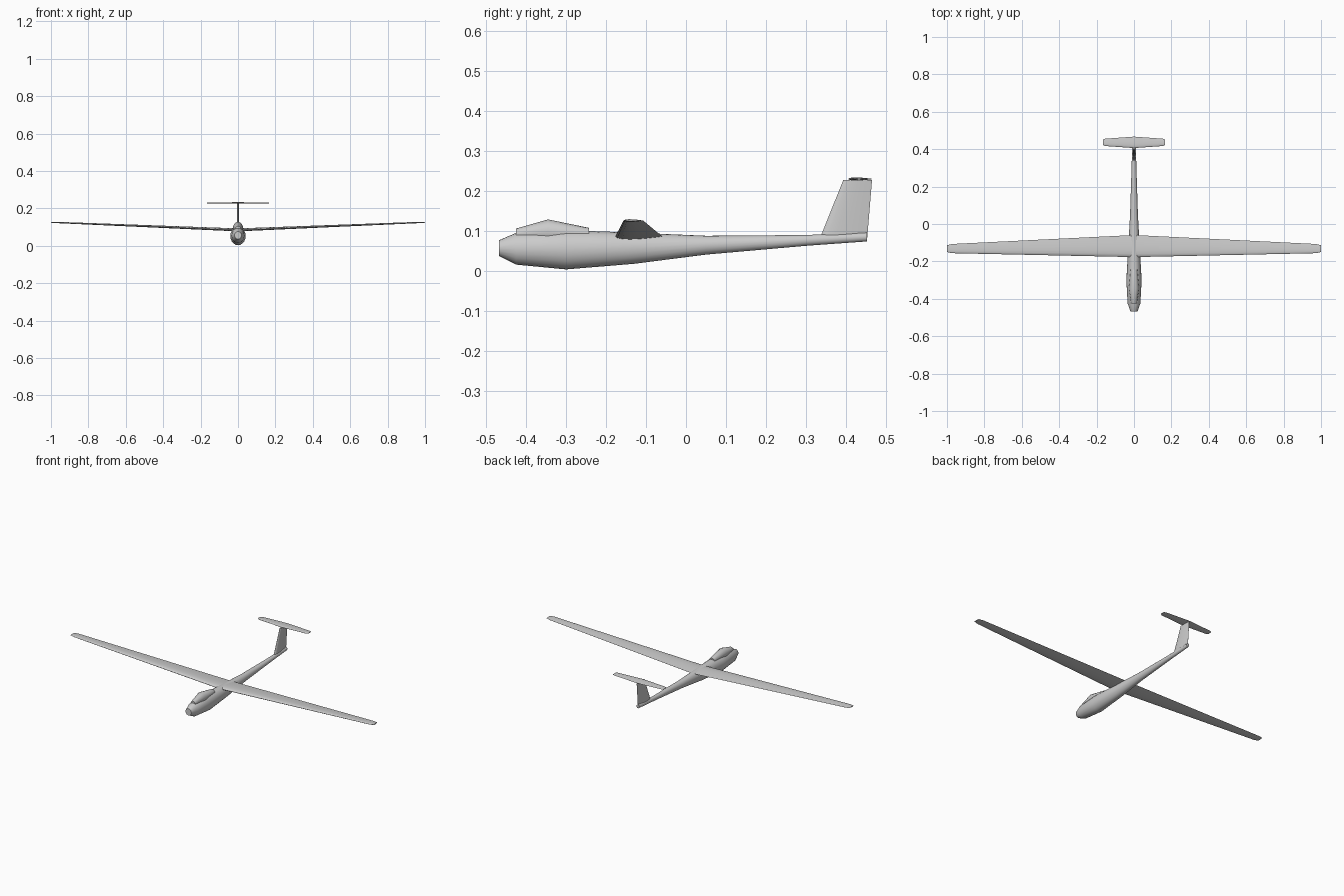
import bpy, math

if "Cube" in bpy.data.objects:
    bpy.data.objects.remove(bpy.data.objects["Cube"])


def loft(name, rings, angle=35):
    """Skin closed rings of equal point count and cap both ends."""
    n = len(rings[0])
    verts = [p for r in rings for p in r]
    faces = []
    for k in range(len(rings) - 1):
        for i in range(n):
            j = (i + 1) % n
            faces.append((k*n + i, k*n + j, (k+1)*n + j, (k+1)*n + i))
    faces.append(tuple(reversed(range(n))))
    faces.append(tuple(range((len(rings)-1)*n, len(rings)*n)))
    me = bpy.data.meshes.new(name)
    me.from_pydata(verts, [], faces)
    ob = bpy.data.objects.new(name, me)
    bpy.context.collection.objects.link(ob)
    bpy.ops.object.select_all(action='DESELECT')
    ob.select_set(True)
    bpy.context.view_layer.objects.active = ob
    bpy.ops.object.mode_set(mode='EDIT')
    bpy.ops.mesh.select_all(action='SELECT')
    bpy.ops.mesh.normals_make_consistent(inside=False)
    bpy.ops.object.mode_set(mode='OBJECT')
    bpy.ops.object.shade_smooth_by_angle(angle=math.radians(angle))
    return ob


def ellipse(y, half_width, bottom, top, n=20):
    c, h = (bottom + top) / 2, (top - bottom) / 2
    return [(half_width * math.cos(2*math.pi*i/n), y,
             c + h * math.sin(2*math.pi*i/n)) for i in range(n)]


def airfoil(front, rear, thick, n=8):
    """Symmetric teardrop: (chord position, thickness offset) pairs."""
    def half(t):
        return 0.5 * thick * (2.97*math.sqrt(t) - 1.26*t - 3.52*t*t
                              + 2.84*t**3 - 1.01*t**4)
    ts = [(1 - math.cos(math.pi*i/n)) / 2 for i in range(n + 1)]
    pts = [(t, half(t)) for t in ts] + [(t, -half(t)) for t in ts[-1:0:-1]]
    return [(front + t*(rear - front), o) for t, o in pts]


def span_surface(name, stations):
    """Mirrored flying surface; stations are (x, front, rear, z, thickness)."""
    full = [(-x, *s) for x, *s in reversed(stations) if x > 0] + stations
    return loft(name, [[(x, y, z + o) for y, o in airfoil(f, r, t)]
                       for x, f, r, z, t in full])


# Fuselage: blunt nose tapering to a slim tail boom
loft("fuselage", [ellipse(*s) for s in [
    (-0.467, 0.019, 0.036, 0.076),
    (-0.425, 0.034, 0.015, 0.094),
    (-0.300, 0.041, 0.003, 0.101),
    (-0.130, 0.031, 0.017, 0.095),
    (0.050, 0.021, 0.040, 0.087),
    (0.300, 0.013, 0.062, 0.089),
    (0.453, 0.009, 0.073, 0.095)]])

# Canopy over the cockpit
loft("canopy", [ellipse(*s, 16) for s in [
    (-0.425, 0.015, 0.075, 0.105),
    (-0.345, 0.027, 0.065, 0.128),
    (-0.243, 0.018, 0.075, 0.107)]])

# Long tapered wing with dihedral
span_surface("wing", [
    (0.0, -0.177, -0.059, 0.085, 0.016),
    (0.975, -0.156, -0.107, 0.125, 0.007),
    (1.0, -0.150, -0.114, 0.126, 0.005)])

# Swept fin
loft("tail_fin", [[(o, y, z + lift * (y - f)) for y, o in airfoil(f, r, t)]
                  for f, r, z, t, lift in [
    (0.335, 0.453, 0.082, 0.014, 0),
    (0.393, 0.465, 0.226, 0.010, 0)]])

# Tailplane on top of the fin
span_surface("tailplane", [
    (0.0, 0.406, 0.467, 0.229, 0.008),
    (0.155, 0.417, 0.456, 0.229, 0.006),
    (0.167, 0.424, 0.451, 0.229, 0.004)])
